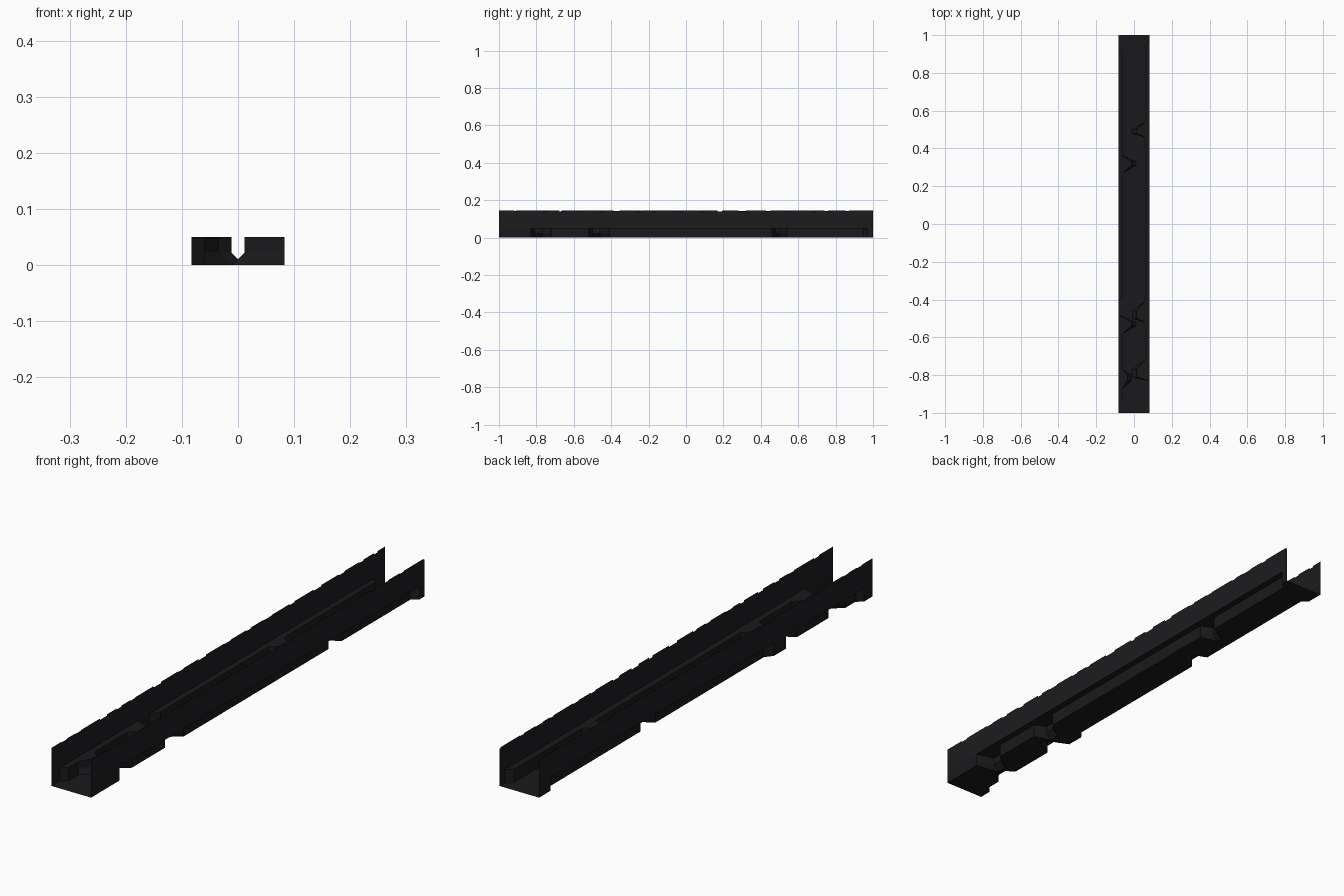
import bpy, random

if "Cube" in bpy.data.objects:
    bpy.data.objects.remove(bpy.data.objects["Cube"])

random.seed(4)
HALF, TOP, LEDGE = 0.083, 0.145, 0.05

# distance of the lower step from the centre line along the trench: (y, width)
RIGHT = [(-1, .083), (-.83, .083), (-.81, .012), (-.77, .012), (-.72, .058),
         (-.52, .058), (-.50, .014), (-.46, .014), (-.41, .058), (.46, .058),
         (.48, .012), (.50, .012), (.54, .058), (.95, .058), (.97, .083), (1, .083)]
LEFT = [(-1, .083), (-.95, .083), (-.93, .06), (-.87, .06), (-.83, .035),
        (-.80, .035), (-.77, .06), (-.58, .06), (-.54, .012), (-.52, .012),
        (-.48, .083), (-.41, .083), (-.38, .06), (.27, .06), (.31, .012),
        (.33, .012), (.36, .06), (.91, .06), (.93, .083), (1, .083)]


def width_at(profile, y):
    for (y0, w0), (y1, w1) in zip(profile, profile[1:]):
        if y <= y1:
            return w0 + (w1 - w0) * (y - y0) / (y1 - y0)
    return profile[-1][1]


def material(name, color):
    m = bpy.data.materials.new(name)
    m.diffuse_color = (*color, 1)
    m.use_nodes = True
    m.node_tree.nodes["Principled BSDF"].inputs["Base Color"].default_value = m.diffuse_color
    return m


def sheet(name, rows, mat):
    """Join equal-length rows of points into a flat-shaded strip."""
    n = len(rows[0])
    verts = [p for row in rows for p in row]
    faces = [(r * n + i, r * n + i + 1, (r + 1) * n + i + 1, (r + 1) * n + i)
             for r in range(len(rows) - 1) for i in range(n - 1)]
    mesh = bpy.data.meshes.new(name)
    mesh.from_pydata(verts, [], faces)
    mesh.materials.append(mat)
    obj = bpy.data.objects.new(name, mesh)
    bpy.context.collection.objects.link(obj)
    return obj


def step(s, w, y):
    """Ledge edge, riser and chamfered foot on one side."""
    c = .022 * min(1, max(0, (.055 - w) / .02))
    return [(s * HALF, y, LEDGE), (s * w, y, LEDGE),
            (s * w, y, .022), (s * (w - c), y, 0)]


wall_mat = material("dark_metal", (.012, .011, .013))
floor_mat = material("dark_floor", (.010, .010, .012))

# ledges, risers and floor in one folded sheet
ys = sorted({y for y, _ in LEFT + RIGHT})
rows = [step(-1, width_at(LEFT, y), y) + step(1, width_at(RIGHT, y), y)[::-1]
        for y in ys]
sheet("trench_floor", rows, floor_mat)

# thin upper walls with a slightly nicked top edge
for s, name in ((-1, "left_wall"), (1, "right_wall")):
    wall, y, nick = [], -1.0, False
    while y < 1:
        z = TOP - (random.uniform(.002, .006) if nick else 0)
        end = min(1, y + (random.uniform(.02, .05) if nick else random.uniform(.04, .12)))
        for yy in (y + .002, end):
            yy = -1 if not wall else yy
            low, high = (s * HALF, yy, LEDGE), (s * HALF, yy, z)
            wall.append([high, low] if s < 0 else [low, high])
        y, nick = end, not nick
    sheet(name, wall, wall_mat)
